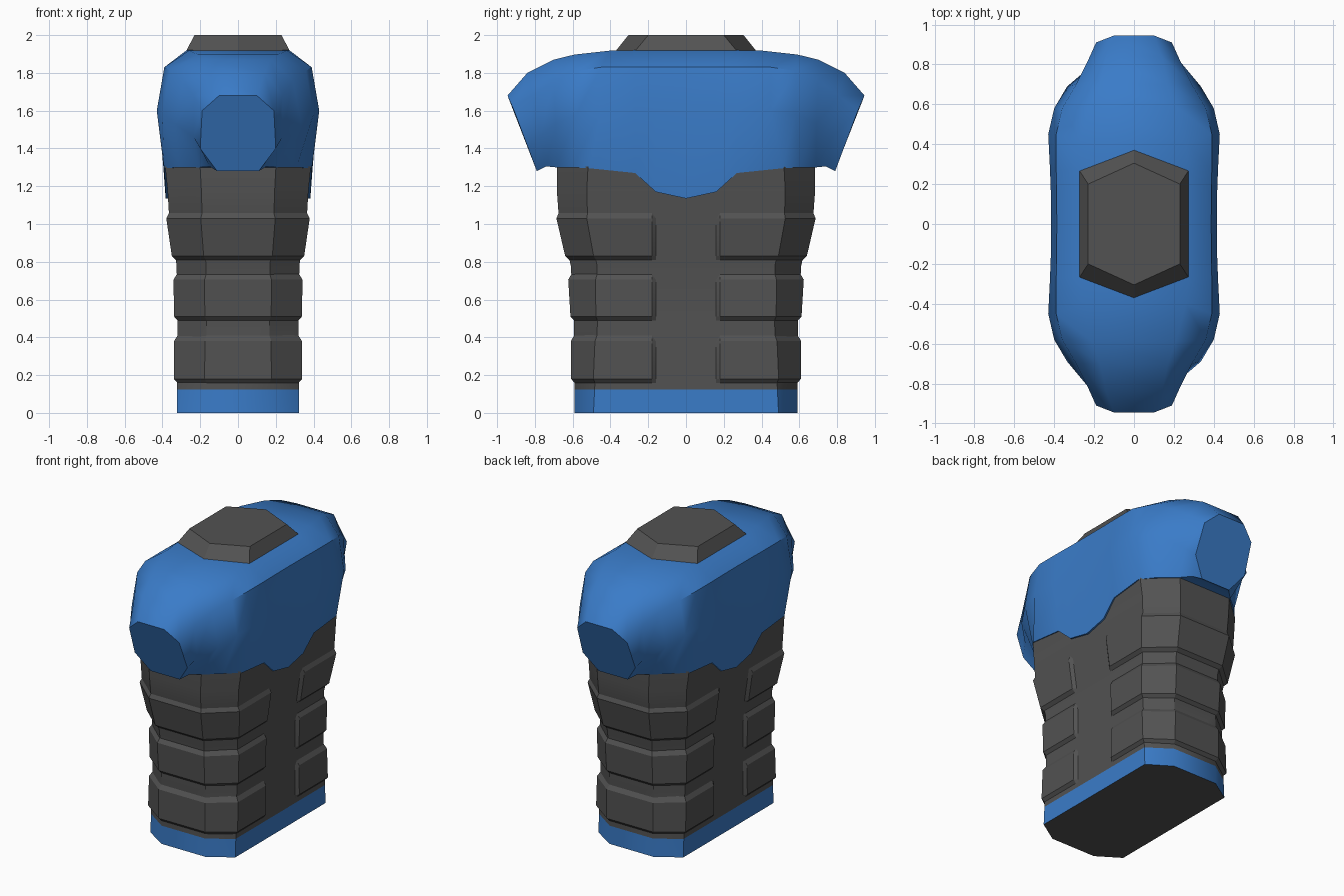
import bpy, bmesh, math

if "Cube" in bpy.data.objects:
    bpy.data.objects.remove(bpy.data.objects["Cube"])


def material(name, rgb):
    m = bpy.data.materials.new(name)
    m.diffuse_color = (*rgb, 1)
    m.use_nodes = True
    m.node_tree.nodes["Principled BSDF"].inputs["Base Color"].default_value = m.diffuse_color
    return m


BLUE = material("blue fabric", (0.042, 0.20, 0.58))
GREY = material("dark grey", (0.085, 0.085, 0.085))


def loft(name, rings, mats, angle=35, rule=None):
    """Skin a list of equal-length closed rings and cap both ends."""
    bm = bmesh.new()
    vs = [[bm.verts.new(p) for p in r] for r in rings]
    n = len(rings[0])
    for a, b in zip(vs, vs[1:]):
        for i in range(n):
            j = (i + 1) % n
            bm.faces.new((a[i], a[j], b[j], b[i]))
    bm.faces.new(vs[0])
    bm.faces.new(vs[-1])
    bmesh.ops.recalc_face_normals(bm, faces=bm.faces)
    if rule:
        for f in bm.faces:
            f.material_index = rule(f)
    me = bpy.data.meshes.new(name)
    bm.to_mesh(me)
    bm.free()
    for m in mats:
        me.materials.append(m)
    ob = bpy.data.objects.new(name, me)
    bpy.context.collection.objects.link(ob)
    bpy.ops.object.select_all(action='DESELECT')
    ob.select_set(True)
    bpy.context.view_layer.objects.active = ob
    bpy.ops.object.shade_smooth_by_angle(angle=math.radians(angle))
    return ob


# waist outline: height, half width in x, half width in y
WAIST = [(0, .323, .59), (.125, .322, .59), (.5, .32, .593), (.78, .325, .61),
         (1.06, .366, .675), (1.18, .373, .684), (1.305, .386, .684)]


def size(z):
    for (a, ax, ay), (b, bx, by) in zip(WAIST, WAIST[1:]):
        if z <= b:
            t = (z - a) / (b - a)
            return ax + (bx - ax) * t, ay + (by - ay) * t


def end_path(z, off=0):
    """Five-sided end of the waist towards +y, from +x round to -x."""
    hx, hy = size(z)
    c = .10 + .05 * z
    half = [(hx + off, hy - c + off * .5), (hx * .52 + off * .5, hy + off)]
    return half + [(-x, y) for x, y in reversed(half)]


def waist_ring(z):
    e = end_path(z)
    return [(x, y, z) for x, y in e] + [(-x, -y, z) for x, y in e]


# waist with a blue hem
loft("waist", [waist_ring(r[0]) for r in WAIST], [GREY, BLUE], 35,
     lambda f: int(f.calc_center_median().z < .125 and abs(f.normal.z) < .5))

# three raised rib bands on each end
for k, (z0, z1) in enumerate([(.155, .415), (.485, .74), (.805, 1.065)]):
    for s, side in ((-1, "front"), (1, "back")):
        rings = []
        for z, off in ((z0, -.004), (z0 + .025, .018), (z1 - .035, .018), (z1, -.004)):
            hx = size(z)[0]
            lip = [(hx - .004, .155), (hx + off, .18)]
            pts = lip + end_path(z, off) + [(-x, y) for x, y in reversed(lip)]
            rings.append([(x, s * y, z) for x, y in pts])
        loft(f"{side}_rib_band_{k + 1}", rings, [GREY], 25)

# chest and shoulder stumps: four (x, y, z) points per station, hem to top
STATIONS = [
    [(.383, 0, 1.135), (.415, 0, 1.6), (.387, 0, 1.83), (.272, 0, 1.92)],
    [(.384, .16, 1.17), (.417, .16, 1.6), (.388, .16, 1.83), (.272, .16, 1.92)],
    [(.389, .27, 1.27), (.421, .27, 1.6), (.39, .27, 1.83), (.272, .27, 1.92)],
    [(.391, .51, 1.295), (.43, .45, 1.6), (.39, .45, 1.83), (.26, .40, 1.918)],
    [(.31, .60, 1.3), (.40, .58, 1.58), (.36, .58, 1.81), (.21, .59, 1.897)],
    [(.205, .688, 1.3), (.335, .69, 1.53), (.29, .70, 1.76), (.17, .70, 1.87)],
    [(.15, .74, 1.305), (.235, .775, 1.46), (.235, .81, 1.68), (.14, .84, 1.80)],
    [(.11, .79, 1.28), (.2, .835, 1.40), (.19, .91, 1.60), (.1, .945, 1.68)],
]


def chest_ring(st, s):
    return [(x, s * y, z) for x, y, z in st] + [(-x, s * y, z) for x, y, z in reversed(st)]


loft("chest_and_shoulders",
     [chest_ring(st, -1) for st in reversed(STATIONS[1:])] + [chest_ring(st, 1) for st in STATIONS],
     [BLUE], 45)


# six-sided neck collar
def hexagon(x, y, tip, z):
    return [(x, -y, z), (x, y, z), (0, tip, z), (-x, y, z), (-x, -y, z), (0, -tip, z)]


loft("neck_collar", [hexagon(.275, .27, .373, 1.915), hexagon(.23, .2, .305, 2)], [GREY], 20)
